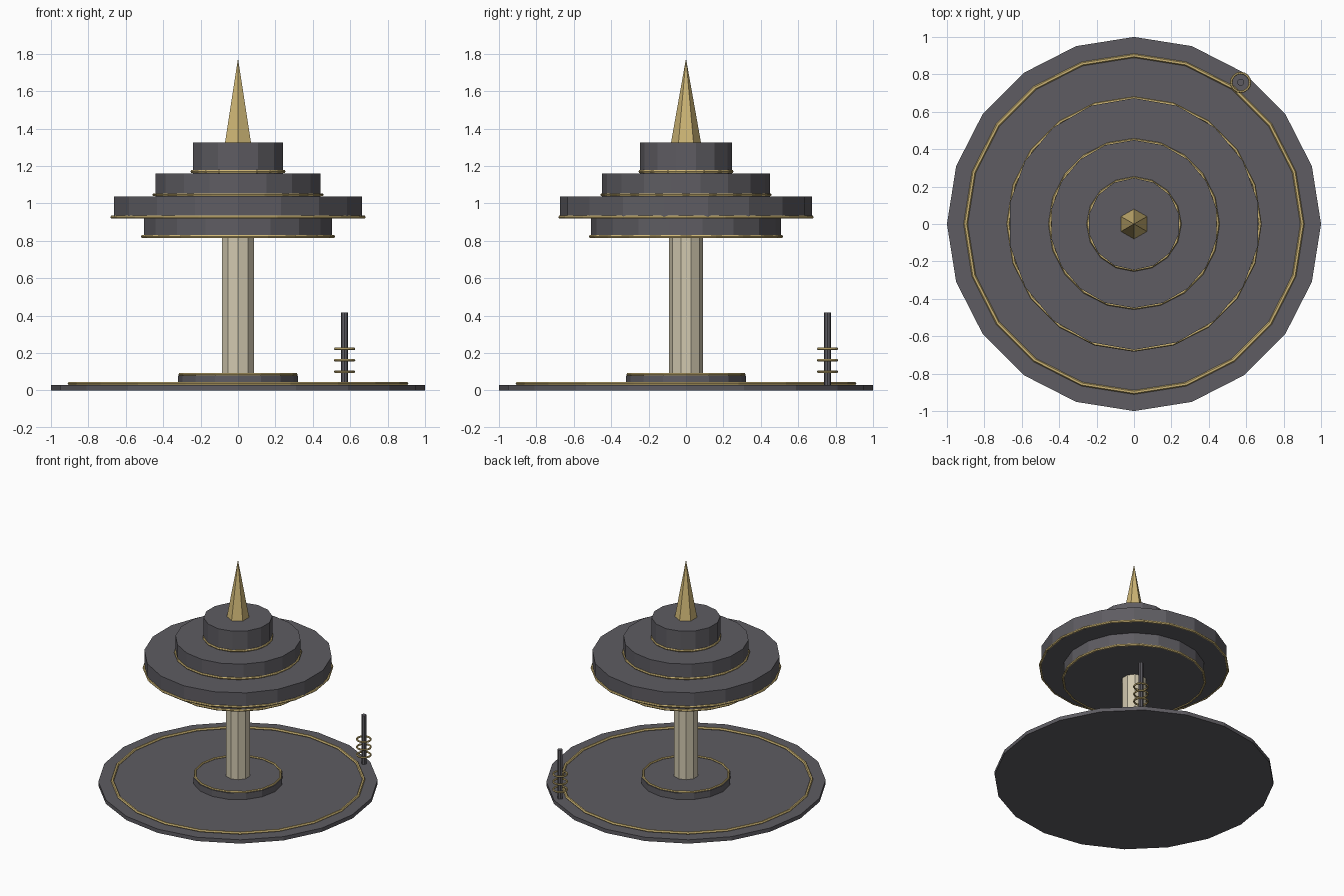
import bpy, math

if "Cube" in bpy.data.objects:
    bpy.data.objects.remove(bpy.data.objects["Cube"])


def material(name, rgb):
    m = bpy.data.materials.new(name)
    m.diffuse_color = (*rgb, 1)
    m.use_nodes = True
    m.node_tree.nodes["Principled BSDF"].inputs["Base Color"].default_value = m.diffuse_color
    return m


DARK = material("dark_slate", (0.112, 0.108, 0.122))
GOLD = material("gold", (0.62, 0.47, 0.18))
CREAM = material("cream_stone", (0.64, 0.58, 0.43))


def finish(name, mat):
    o = bpy.context.object
    o.name = name
    o.data.materials.append(mat)
    return o


def drum(name, sides, r, z0, z1, mat, x=0, y=0, r_top=None):
    """Faceted upright cylinder, or a cone when r_top is given."""
    bpy.ops.mesh.primitive_cone_add(
        vertices=sides, radius1=r, radius2=r if r_top is None else r_top,
        depth=z1 - z0, location=(x, y, (z0 + z1) / 2))
    return finish(name, mat)


def ring(name, segments, r, thick, z, x=0, y=0):
    """Thin gold hoop lying flat."""
    bpy.ops.mesh.primitive_torus_add(
        major_segments=segments, minor_segments=6, major_radius=r,
        minor_radius=thick, location=(x, y, z))
    return finish(name, GOLD)


# Ground platform with its gold border
drum("platform", 20, 1.0, 0.0, 0.03, DARK)
ring("platform_trim", 20, 0.9, 0.011, 0.036)

# Pedestal and shaft
drum("pedestal", 16, 0.322, 0.03, 0.08, DARK)
ring("pedestal_trim", 16, 0.311, 0.008, 0.085)
drum("shaft", 10, 0.09, 0.08, 0.83, CREAM)

# Stacked tiers: sides, radius, bottom, top, trim segments, trim radius, trim height
tiers = [
    (18, 0.509, 0.82, 0.92, 20, 0.51, 0.823),
    (18, 0.673, 0.92, 1.037, 20, 0.674, 0.926),
    (18, 0.449, 1.037, 1.16, 20, 0.449, 1.046),
    (14, 0.246, 1.16, 1.325, 16, 0.245, 1.17),
]
for i, (sides, r, z0, z1, seg, rr, rz) in enumerate(tiers, 1):
    drum(f"tier_{i}", sides, r, z0, z1, DARK)
    ring(f"tier_trim_{i}", seg, rr, 0.009, rz)

# Pointed spire
drum("spire", 6, 0.08, 1.325, 1.775, GOLD, r_top=0)

# Small post with three hoops at the rim
px, py = 0.57, 0.757
drum("post", 8, 0.019, 0.03, 0.415, DARK, px, py)
for i, z in enumerate((0.1, 0.161, 0.222), 1):
    ring(f"post_hoop_{i}", 16, 0.05, 0.007, z, px, py)
